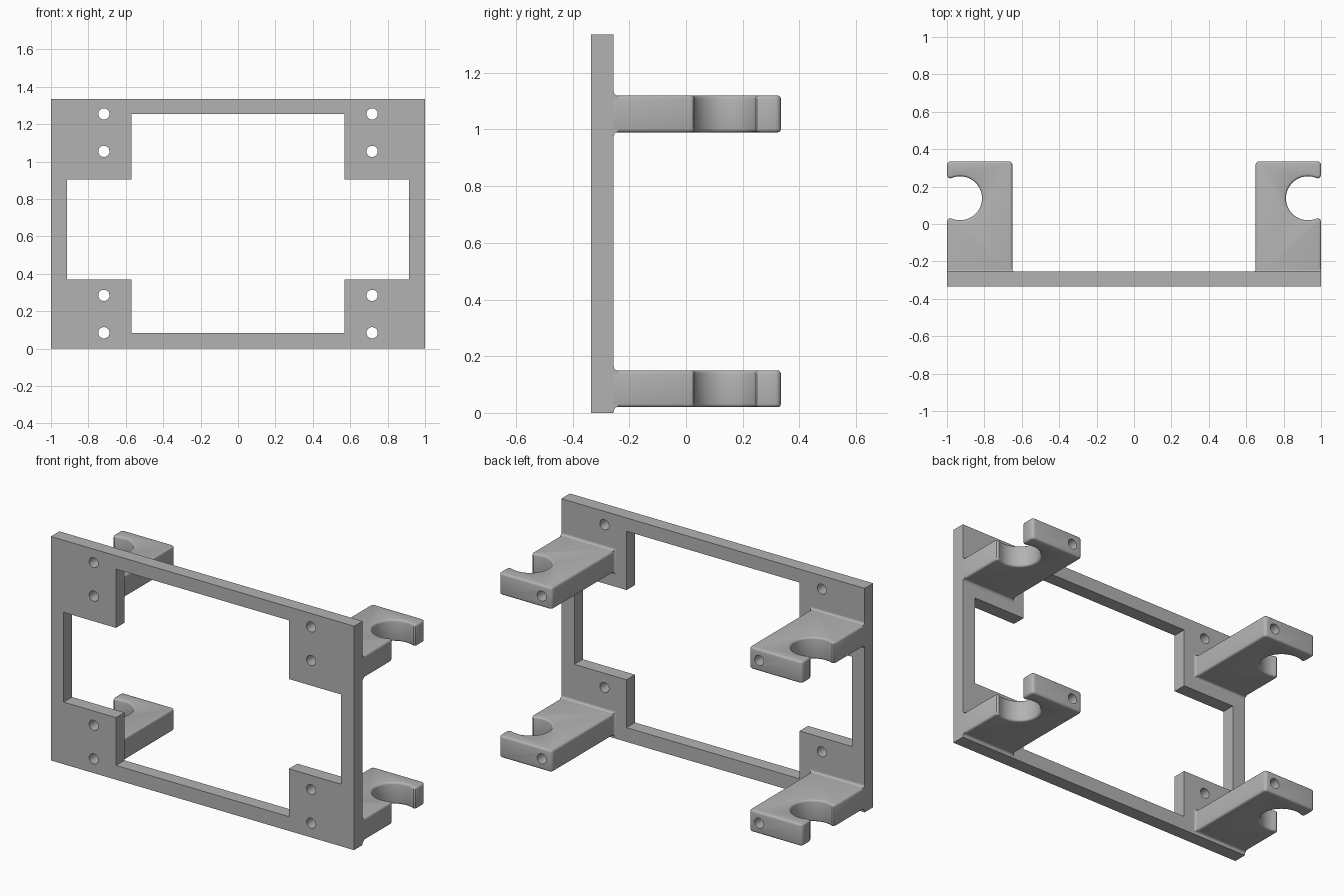
import bpy, bmesh, math

if "Cube" in bpy.data.objects:
    bpy.data.objects.remove(bpy.data.objects["Cube"])

grey = bpy.data.materials.new("mid grey")
grey.diffuse_color = (0.45, 0.45, 0.45, 1)
grey.use_nodes = True
grey.node_tree.nodes["Principled BSDF"].inputs["Base Color"].default_value = grey.diffuse_color

HOLE_X, HOLE_R = 0.717, 0.03
FRONT, BACK = -0.335, -0.255
ARM_IN, ARM_END = 0.65, 0.335
ARM_Z = [(0.02, 0.15), (0.99, 1.12)]


def finish(obj):
    bpy.ops.object.select_all(action='DESELECT')
    obj.select_set(True)
    bpy.context.view_layer.objects.active = obj
    obj.data.materials.clear()
    obj.data.materials.append(grey)
    bpy.ops.object.shade_smooth_by_angle(angle=math.radians(32))


def bm_object(name, bm):
    bmesh.ops.recalc_face_normals(bm, faces=bm.faces[:])
    mesh = bpy.data.meshes.new(name)
    bm.to_mesh(mesh)
    bm.free()
    obj = bpy.data.objects.new(name, mesh)
    bpy.context.collection.objects.link(obj)
    return obj


def arc(cx, cy, r, a0, a1, n):
    return [(cx + r * math.cos(math.radians(a0 + (a1 - a0) * i / n)),
             cy + r * math.sin(math.radians(a0 + (a1 - a0) * i / n))) for i in range(n + 1)]


# Back plate: outline with a stepped window and eight screw holes
def back_plate():
    curve = bpy.data.curves.new("back_plate", 'CURVE')
    curve.dimensions = '2D'
    curve.fill_mode = 'BOTH'
    curve.extrude = (BACK - FRONT) / 2

    def loop(pts):
        s = curve.splines.new('POLY')
        s.points.add(len(pts) - 1)
        for p, (x, y) in zip(s.points, pts):
            p.co = (x, y, 0, 1)
        s.use_cyclic_u = True

    loop([(-1, 0), (1, 0), (1, 1.335), (-1, 1.335)])
    half = [(0.57, 0.085), (0.57, 0.37), (0.915, 0.37),
            (0.915, 0.905), (0.57, 0.905), (0.57, 1.255)]
    loop(half + [(-x, z) for x, z in reversed(half)])
    for sx in (-1, 1):
        for z in (0.085, 0.285, 1.055, 1.255):
            loop(arc(sx * HOLE_X, z, HOLE_R, 0, 360, 32)[:-1])
    obj = bpy.data.objects.new("back_plate", curve)
    obj.rotation_euler.x = math.pi / 2
    obj.location.y = (FRONT + BACK) / 2
    bpy.context.collection.objects.link(obj)
    bpy.ops.object.select_all(action='DESELECT')
    obj.select_set(True)
    bpy.context.view_layer.objects.active = obj
    bpy.ops.object.convert(target='MESH')
    obj = bpy.context.view_layer.objects.active
    bm = bmesh.new()
    bm.from_mesh(obj.data)
    bmesh.ops.remove_doubles(bm, verts=bm.verts[:], dist=0.0001)
    bmesh.ops.recalc_face_normals(bm, faces=bm.faces[:])
    bm.to_mesh(obj.data)
    bm.free()
    finish(obj)


# Arm: profile with a round open notch, rounded edges and a long screw hole
def arm(name, sx, z0, z1):
    c, r, f = 0.02, 0.1175, 0.015
    base = BACK - 0.015
    a = math.degrees(math.acos(0.045 / r))
    pts = [(ARM_IN, base), (1, base), (1, 0.013), (0.995, 0.025), (0.985, 0.031)]
    pts += arc(0.93, 0.1375, r, 360 - a, a, 40)
    pts += [(0.985, 0.244), (0.995, 0.25), (1, 0.262)]
    pts += arc(1 - c, ARM_END - c, c, 0, 90, 5)
    pts += arc(ARM_IN + c, ARM_END - c, c, 90, 180, 5)
    bm = bmesh.new()
    face = bm.faces.new([bm.verts.new((sx * x, y, z0)) for x, y in pts])
    ext = bmesh.ops.extrude_face_region(bm, geom=[face])
    bmesh.ops.translate(bm, vec=(0, 0, z1 - z0),
                        verts=[g for g in ext['geom'] if isinstance(g, bmesh.types.BMVert)])
    bmesh.ops.recalc_face_normals(bm, faces=bm.faces[:])
    rim = [e for e in bm.edges
           if abs(e.verts[0].co.z - e.verts[1].co.z) < 1e-5
           and max(v.co.y for v in e.verts) > base + 0.001]
    bmesh.ops.bevel(bm, geom=rim, offset=0.012, segments=3, profile=0.5,
                    affect='EDGES', clamp_overlap=False)
    obj = bm_object(name, bm)

    bpy.ops.mesh.primitive_cylinder_add(vertices=32, radius=HOLE_R, depth=2,
                                        location=(sx * HOLE_X, 0, (z0 + z1) / 2),
                                        rotation=(math.pi / 2, 0, 0))
    cutter = bpy.context.object
    cutter.hide_render = True
    mod = obj.modifiers.new("screw_hole", 'BOOLEAN')
    mod.operation = 'DIFFERENCE'
    mod.solver = 'EXACT'
    mod.object = cutter
    bpy.context.view_layer.objects.active = obj
    bpy.ops.object.modifier_apply(modifier=mod.name)
    bpy.data.objects.remove(cutter)
    finish(obj)

    # Concave fillet where the arm meets the plate
    bm = bmesh.new()
    rings = []
    for i in range(6):
        t = math.radians(90 * i / 5)
        d = f * (1 - math.sin(t)) - 0.001
        y = BACK + f * (1 - math.cos(t))
        rings.append([bm.verts.new((sx * x, y, z)) for x, z in
                      ((ARM_IN - d, z0 - d), (1, z0 - d), (1, z1 + d), (ARM_IN - d, z1 + d))])
    for p, q in zip(rings, rings[1:]):
        for k in range(4):
            m = (k + 1) % 4
            bm.faces.new((p[k], p[m], q[m], q[k]))
    finish(bm_object(name + "_fillet", bm))


back_plate()
for side, sx in (("left", -1), ("right", 1)):
    for level, (z0, z1) in zip(("lower", "upper"), ARM_Z):
        arm(f"{level}_{side}_arm", sx, z0, z1)
